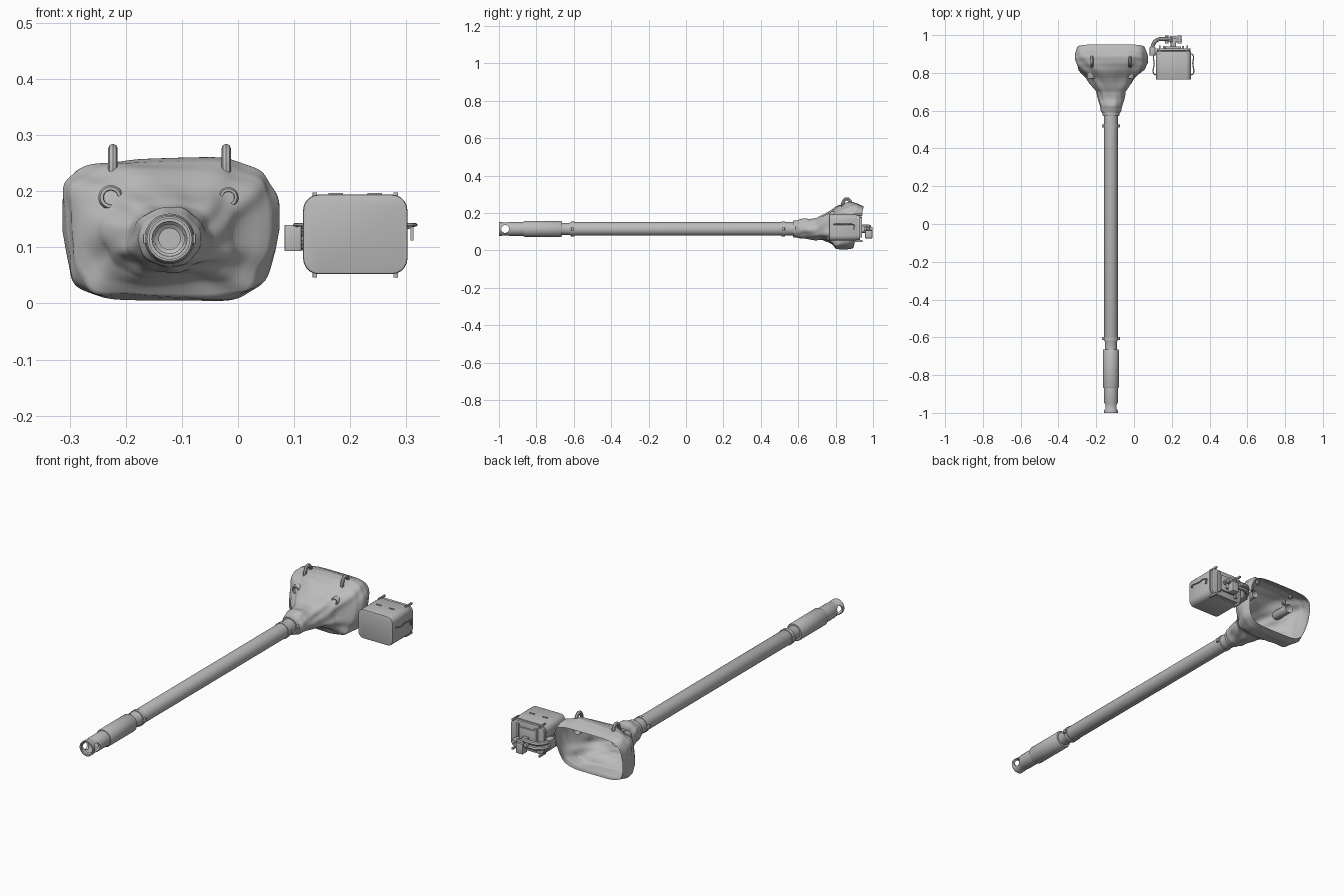
import bpy, bmesh, math
from mathutils import Vector

if "Cube" in bpy.data.objects:
    bpy.data.objects.remove(bpy.data.objects["Cube"])

grey = bpy.data.materials.new("painted grey")
grey.diffuse_color = (0.5, 0.5, 0.5, 1)
grey.use_nodes = True
grey.node_tree.nodes["Principled BSDF"].inputs["Base Color"].default_value = grey.diffuse_color
AX, AZ = -0.122, 0.115          # barrel axis


def finish(ob, angle=35):
    if not ob.data.materials:
        ob.data.materials.append(grey)
    bpy.ops.object.select_all(action='DESELECT')
    ob.select_set(True)
    bpy.context.view_layer.objects.active = ob
    if ob.type == 'CURVE':
        bpy.ops.object.convert(target='MESH')
        ob = bpy.context.object
    bpy.ops.object.shade_smooth_by_angle(angle=math.radians(angle))
    return ob


def add(name, bm):
    me = bpy.data.meshes.new(name)
    bmesh.ops.recalc_face_normals(bm, faces=bm.faces[:])
    bm.to_mesh(me)
    bm.free()
    ob = bpy.data.objects.new(name, me)
    bpy.context.collection.objects.link(ob)
    return ob


def lathe(name, profile, x=AX, z=AZ, n=32):
    """Spin (y, radius) pairs round an axis along y."""
    bm = bmesh.new()
    rings = [[bm.verts.new((x + r * math.cos(2 * math.pi * i / n), y,
                            z + r * math.sin(2 * math.pi * i / n))) for i in range(n)]
             for y, r in profile]
    for a, b in zip(rings, rings[1:]):
        for i in range(n):
            bm.faces.new((a[i], a[(i + 1) % n], b[(i + 1) % n], b[i]))
    bmesh.ops.remove_doubles(bm, verts=bm.verts[:], dist=1e-5)
    return finish(add(name, bm))


def box(name, lo, hi, bevel=0.0, round_y=0.0):
    """Block between two corners, optionally rounded round the y axis."""
    lo, hi = Vector(lo), Vector(hi)
    bm = bmesh.new()
    bmesh.ops.create_cube(bm, size=1)
    for v in bm.verts:
        v.co = Vector((lo[i] + hi[i]) / 2 + v.co[i] * (hi[i] - lo[i]) for i in range(3))
    if round_y:
        es = [e for e in bm.edges if abs((e.verts[0].co - e.verts[1].co).normalized().y) > 0.9]
        bmesh.ops.bevel(bm, geom=es, offset=round_y, segments=5, profile=0.5, affect='EDGES')
    if bevel:
        es = [e for e in bm.edges if e.calc_face_angle(0) > 0.7 or
              (round_y and any(abs(f.normal.y) > 0.9 for f in e.link_faces))]
        bmesh.ops.bevel(bm, geom=es, offset=bevel, segments=2, profile=0.5, affect='EDGES')
    return finish(add(name, bm))


def tube(name, pts, r):
    cu = bpy.data.curves.new(name, 'CURVE')
    cu.dimensions = '3D'
    cu.bevel_depth, cu.bevel_resolution, cu.use_fill_caps = r, 2, True
    cu.resolution_u = 5
    sp = cu.splines.new('BEZIER')
    sp.bezier_points.add(len(pts) - 1)
    for bp, p in zip(sp.bezier_points, pts):
        bp.co = p
        bp.handle_left_type = bp.handle_right_type = 'AUTO'
    ob = bpy.data.objects.new(name, cu)
    bpy.context.collection.objects.link(ob)
    return finish(ob)


# Barrel with bored muzzle and thicker sleeve
barrel = lathe("barrel", [(-0.8, 0), (-0.8, 0.019), (-0.93, 0.019), (-0.935, 0.026), (-0.985, 0.026),
                          (-0.99, 0.031), (-1.0, 0.031), (-1.0, 0.037), (-0.985, 0.037),
                          (-0.98, 0.035), (-0.95, 0.035), (-0.945, 0.037), (-0.868, 0.037),
                          (-0.868, 0.040), (-0.862, 0.043), (-0.67, 0.043), (-0.664, 0.040),
                          (-0.664, 0.032), (-0.625, 0.032), (-0.615, 0.036), (0.59, 0.036), (0.59, 0)])
# Cross hole through the muzzle
bpy.ops.mesh.primitive_cylinder_add(vertices=24, radius=0.021, depth=0.2, location=(AX, -0.967, AZ),
                                    rotation=(0, math.pi / 2, 0))
cutter = bpy.context.object
cutter.name, cutter.hide_render = "hole_cutter", True
mod = barrel.modifiers.new("hole", 'BOOLEAN')
mod.operation, mod.object, mod.solver = 'DIFFERENCE', cutter, 'EXACT'
bpy.context.view_layer.objects.active = barrel
bpy.ops.object.modifier_move_to_index(modifier="hole", index=0)
bpy.ops.object.modifier_apply(modifier="hole")
bpy.data.objects.remove(cutter)

# Clamp bands with side lugs
for i, y in enumerate((-0.606, 0.52)):
    lathe(f"clamp_band_{i}", [(y - .009, .034), (y - .009, .039), (y + .009, .039), (y + .009, .034)])
    for s in (-1, 1):
        x = AX + s * 0.041
        box(f"clamp_lug_{i}_{s}", (x - .006, y - .008, AZ - .009), (x + .006, y + .008, AZ + .009), 0.002)
lathe("cover_collar", [(.572, .035), (.572, .043), (.578, .045), (.598, .045), (.602, .043), (.602, .035)])

# Canvas cover: lofted sections (y, half width, low z, high z, squareness), open at the back
SECT = [(.580, .041, .074, .156, 2.0), (.600, .056, .066, .164, 2.0), (.625, .060, .064, .172, 2.0),
        (.660, .068, .060, .170, 2.1), (.700, .080, .056, .176, 2.2), (.735, .104, .054, .196, 2.4),
        (.765, .125, .048, .215, 2.7), (.795, .155, .030, .240, 3.2), (.820, .180, .010, .254, 3.8),
        (.850, .192, .006, .258, 4.2), (.885, .193, .004, .250, 4.5), (.920, .180, .012, .236, 4.8)]


def section(t):
    k = min(int(t), len(SECT) - 2)
    f = t - k
    return [a + (b - a) * f for a, b in zip(SECT[k], SECT[k + 1])]


bm = bmesh.new()
N, M, rings = 96, 55, []
for j in range(M + 1):
    u = j / M
    y, w, z0, z1, e = section(u * (len(SECT) - 1))
    slope = 0.25 * max(0, min(1, (y - 0.70) / 0.14))
    amp = 0.035 * math.sin(math.pi * min(1, u * 1.02)) ** 0.8      # fold depth
    ring = []
    for i in range(N):
        a = 2 * math.pi * i / N
        c, s = math.cos(a), math.sin(a)
        px = math.copysign(abs(c) ** (2 / e), c)
        pz = math.copysign(abs(s) ** (2 / e), s)
        fold = (math.sin(5 * a + 9 * u) + 0.7 * math.sin(9 * a - 14 * u)
                + 1.1 * math.sin(30 * u + 2.2 * s) * (1 - u)) * amp
        m = 1 + fold - 0.5 * amp
        z = (z0 + z1) / 2 + pz * m * (z1 - z0) / 2
        taper = 1 - 0.12 * max(0, -pz) * u * u
        ring.append(bm.verts.new((AX + px * w * m * taper, y + slope * (z - AZ), max(z, 0))))
    rings.append(ring)
for a, b in zip(rings, rings[1:]):
    for i in range(N):
        bm.faces.new((a[i], a[(i + 1) % N], b[(i + 1) % N], b[i]))
finish(add("canvas_cover", bm), 50)

# Eyelets on the cover face and lifting loops on top
for s, r in ((-1, 0.022), (1, 0.018)):
    lathe(f"eyelet_{s}", [(.87, r), (.775, r), (.769, r * .85), (.769, r * .6), (.79, r * .55), (.79, 0)],
          AX + s * 0.105, 0.189, 20)
    x = AX + s * 0.101
    tube(f"lifting_loop_{s}", [(x, .835, .225), (x, .842, .262), (x, .858, .276),
                               (x, .876, .265), (x, .885, .235)], 0.0085)

# Side housing with rear lid
box("housing", (.116, .765, .052), (.302, .915, .194), 0.004, 0.028)
box("housing_lid", (.119, .917, .055), (.299, .930, .191), 0.003, 0.026)
box("housing_seam", (.122, .91, .058), (.296, .92, .188), 0, 0.024)
for s in (-1, 1):
    cx = 0.209 + s * 0.072
    # Latches over the lid seam, top and bottom
    for name, z in (("top", .194), ("bottom", .052)):
        box(f"latch_{name}_{s}", (cx - .004, .895, z - .006), (cx + .004, .944, z + .004), 0.001)
    box(f"top_tab_{s}", (.209 + s * .035 - .013, .84, .192), (.209 + s * .035 + .013, .846, .197))
    # Side handles and pegs
    x0, x1 = 0.209 + s * 0.090, 0.209 + s * 0.102
    tube(f"side_handle_{s}", [(x0, .79, .140), (x1, .793, .140), (x1, .85, .140),
                              (x1, .897, .138), (x0, .90, .134)], 0.003)
    box(f"side_peg_{s}", (x1 - .004, .894, .112), (x1 + .002, .901, .140))
    box(f"back_rib_{s}", (.209 + s * .05 - .006, .928, .07), (.209 + s * .05 + .006, .942, .178), 0.002)

# Rear bracket: pivot, hanging block and bolts
box("bracket_plate", (.165, .929, .085), (.25, .940, .165), 0.002)
box("bracket_stem", (.194, .938, .098), (.222, .985, .128), 0.002)
box("bracket_block", (.190, .958, .065), (.226, .996, .116), 0.003)
box("bracket_bar", (.160, .966, .108), (.255, .980, .124), 0.003)
for s in (-1, 1):
    lathe(f"bracket_bolt_{s}", [(.955, 0), (.955, .010), (.998, .010), (.998, 0)], .207 + s * .034, .116, 12)

# Curved arm reaching towards the cover
for i, z in enumerate((.105, .128)):
    tube(f"arm_{i}", [(.098, .905, z), (.100, .945, z), (.122, .974, z), (.160, .979, z), (.205, .975, z)], 0.0105)
box("arm_foot", (.083, .892, .093), (.113, .935, .140), 0.002)
